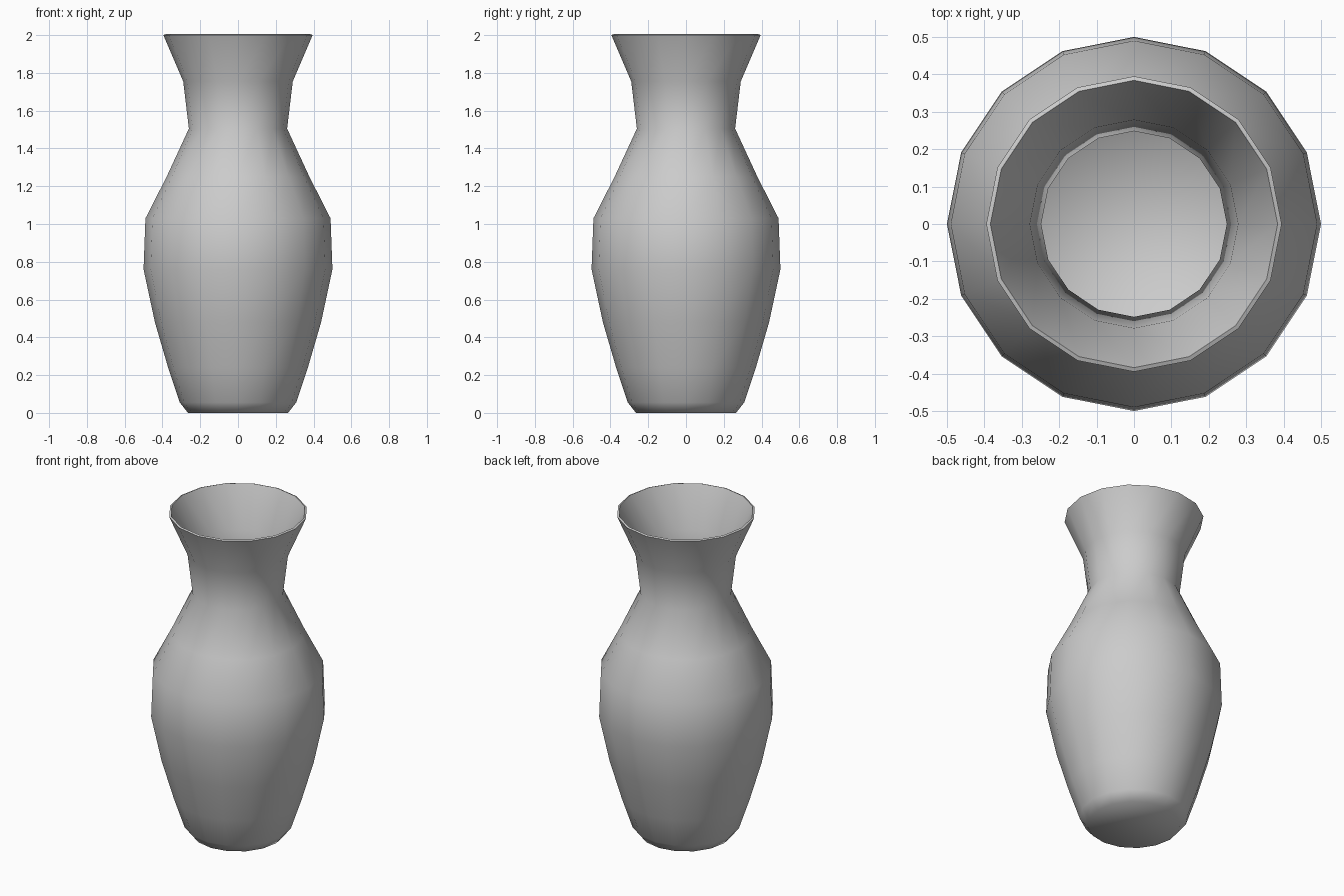
import bpy, bmesh, math

if "Cube" in bpy.data.objects:
    bpy.data.objects.remove(bpy.data.objects["Cube"])

SIDES = 16
# Outer profile (radius, height) from foot to rim
PROFILE = [(0.265, 0.0), (0.308, 0.055), (0.37, 0.24), (0.44, 0.48), (0.50, 0.76),
           (0.49, 1.03), (0.378, 1.25), (0.26, 1.505), (0.29, 1.755), (0.395, 2.0)]

# Revolve the profile into rings, closed by a flat base
bm = bmesh.new()
rings = []
for r, z in PROFILE:
    rings.append([bm.verts.new((r * math.cos(2 * math.pi * i / SIDES),
                                r * math.sin(2 * math.pi * i / SIDES), z))
                  for i in range(SIDES)])
for low, high in zip(rings, rings[1:]):
    for i in range(SIDES):
        j = (i + 1) % SIDES
        bm.faces.new((low[i], low[j], high[j], high[i]))
bm.faces.new(rings[0][::-1])

mesh = bpy.data.meshes.new("vase")
bm.to_mesh(mesh)
bm.free()
vase = bpy.data.objects.new("vase", mesh)
bpy.context.collection.objects.link(vase)

# Thin wall, thickened inwards
wall = vase.modifiers.new("wall", 'SOLIDIFY')
wall.thickness = 0.012
wall.offset = -1

# Smooth body with a crisp rim
bpy.context.view_layer.objects.active = vase
vase.select_set(True)
bpy.ops.object.modifier_apply(modifier="wall")
bpy.ops.object.shade_smooth_by_angle(angle=math.radians(60))
